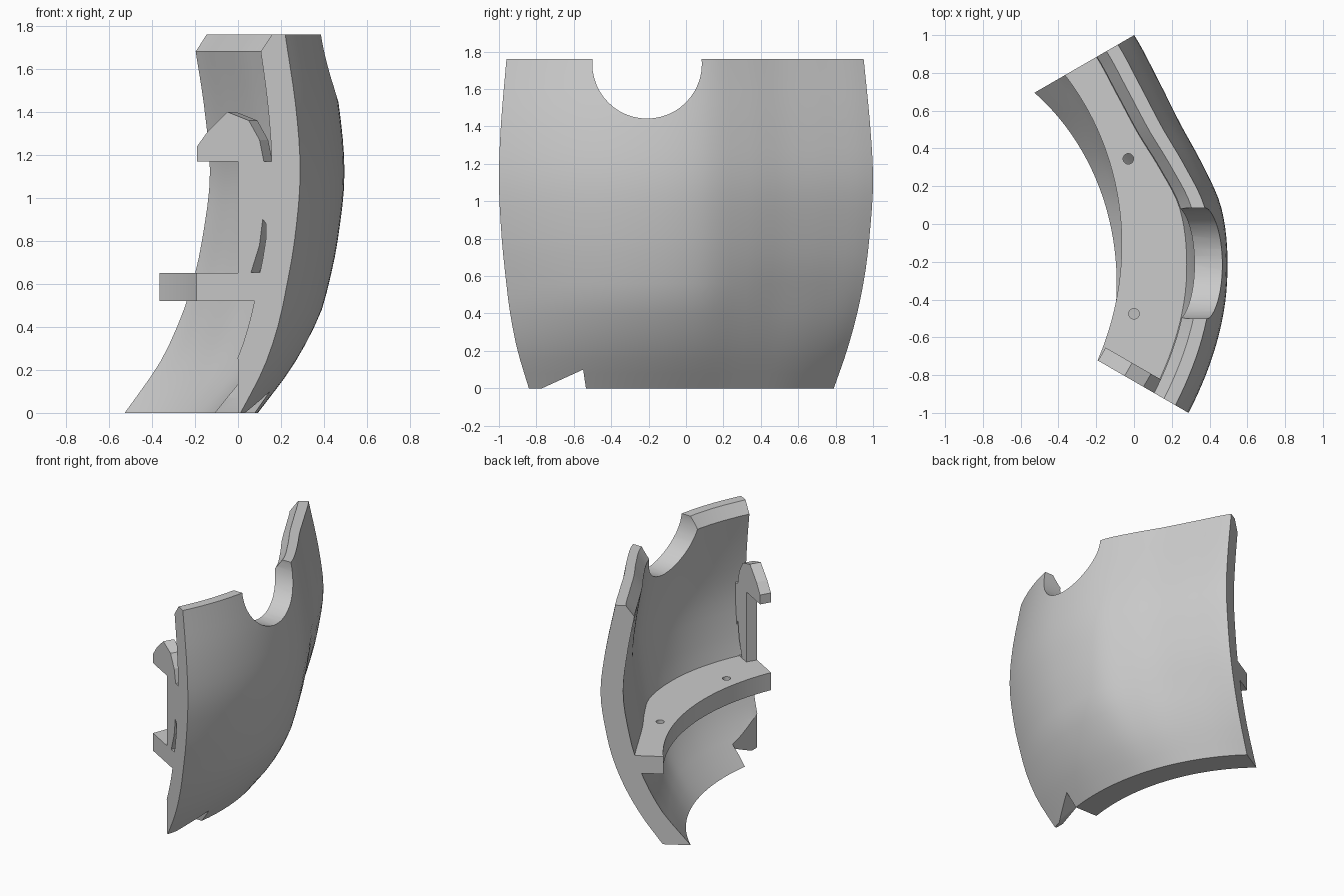
import bpy, bmesh, math
from mathutils import Vector

if "Cube" in bpy.data.objects:
    bpy.data.objects.remove(bpy.data.objects["Cube"], do_unlink=True)

AXIS_X, AXIS_Y, HALF = -1.587, 0.083, 30

grey = bpy.data.materials.new("plain grey")
grey.use_nodes = True
COLOUR = (0.6, 0.6, 0.6, 1)
grey.diffuse_color = COLOUR
grey.node_tree.nodes["Principled BSDF"].inputs["Base Color"].default_value = COLOUR


def curve(points, t):
    """Smooth interpolation through (position, value) points."""
    n = len(points)
    slope = [(points[min(i + 1, n - 1)][1] - points[max(i - 1, 0)][1]) /
             (points[min(i + 1, n - 1)][0] - points[max(i - 1, 0)][0]) for i in range(n)]
    for i in range(n - 1):
        (a, p), (b, q) = points[i], points[i + 1]
        if t <= b or i == n - 2:
            h = b - a
            s = (t - a) / h
            return ((1 + 2 * s) * (1 - s) ** 2 * p + s * (1 - s) ** 2 * h * slope[i]
                    + s * s * (3 - 2 * s) * q + s * s * (s - 1) * h * slope[i + 1])


def linear(points, t):
    for (a, p), (b, q) in zip(points, points[1:]):
        if t <= b:
            break
    return p + (q - p) * (t - a) / (b - a)


# Radius profiles of the two ends, and the blend from one end to the other
FRONT = [(0, 1.846), (.2, 1.966), (.4, 2.046), (.6, 2.096), (.8, 2.136),
         (1.1, 2.166), (1.4, 2.146), (1.76, 2.086)]
BACK = [(0, 1.414), (.2, 1.554), (.4, 1.664), (.6, 1.744), (.8, 1.794),
        (1.1, 1.834), (1.4, 1.804), (1.76, 1.734)]
BLEND = [(-30, 1), (-18, .93), (-10, .84), (0, .65), (7, .38), (14, .15), (22, .03), (30, 0)]
THICK = [(0, .19), (.25, .16), (1.4, .15), (1.68, .145), (1.76, .07)]


def outer_radius(angle, z):
    w = min(1, z / .5)
    f = w * curve(BLEND, angle) + (1 - w) * (HALF - angle) / (2 * HALF)
    return f * curve(FRONT, z) + (1 - f) * curve(BACK, z)


def inner_radius(angle, z):
    return outer_radius(angle, z) - linear(THICK, z)


def polar(angle, radius, z):
    a = math.radians(angle)
    return Vector((AXIS_X + radius * math.cos(a), AXIS_Y + radius * math.sin(a), z))


def finish(name, bm):
    bmesh.ops.recalc_face_normals(bm, faces=bm.faces)
    mesh = bpy.data.meshes.new(name)
    bm.to_mesh(mesh)
    bm.free()
    mesh.materials.append(grey)
    ob = bpy.data.objects.new(name, mesh)
    bpy.context.scene.collection.objects.link(ob)
    return ob


def sweep(name, section, steps):
    """Closed cross-section swept round the axis; section(angle) gives points."""
    bm = bmesh.new()
    rings = [[bm.verts.new(p) for p in section(-HALF + 2 * HALF * i / steps)]
             for i in range(steps + 1)]
    for r0, r1 in zip(rings, rings[1:]):
        for k in range(len(r0)):
            j = (k + 1) % len(r0)
            bm.faces.new((r0[k], r0[j], r1[j], r1[k]))
    bm.faces.new(rings[0])
    bm.faces.new(rings[-1])
    return finish(name, bm)


def prism(name, points, offset):
    """Polygon extruded along an offset vector."""
    bm = bmesh.new()
    face = bm.faces.new([bm.verts.new(p) for p in points])
    new = bmesh.ops.extrude_face_region(bm, geom=[face])["geom"]
    bmesh.ops.translate(bm, vec=offset, verts=[v for v in new if isinstance(v, bmesh.types.BMVert)])
    return finish(name, bm)


def cut(ob, cutter):
    cutter.hide_render = True
    mod = ob.modifiers.new("cut", "BOOLEAN")
    mod.operation, mod.solver, mod.object = "DIFFERENCE", "EXACT", cutter
    bpy.context.view_layer.objects.active = ob
    bpy.ops.object.modifier_apply(modifier=mod.name)
    bpy.data.objects.remove(cutter, do_unlink=True)


def smooth(ob):
    bpy.ops.object.select_all(action="DESELECT")
    ob.select_set(True)
    bpy.context.view_layer.objects.active = ob
    bpy.ops.object.shade_smooth_by_angle(angle=math.radians(25))


def circle(count, radius):
    return [(radius * math.cos(2 * math.pi * i / count), radius * math.sin(2 * math.pi * i / count))
            for i in range(count)]


# Curved shell panel with a thin bevelled top lip
levels = [1.68 * i / 21 for i in range(22)] + [1.76]
shell = sweep("curved_panel", lambda a: [polar(a, outer_radius(a, z), z) for z in levels]
              + [polar(a, inner_radius(a, z), z) for z in reversed(levels)], 40)

# Round cut-out in the top edge, nick in the bottom edge, trimmed lower corner
cut(shell, prism("top_cutter", [(-1, -.208 + u, 1.735 + v) for u, v in circle(48, .293)], (3, 0, 0)))
cut(shell, prism("top_clearance", [(-1, y, z) for y, z in
                                   ((-.5, 1.735), (.084, 1.735), (.084, 2), (-.5, 2))], (3, 0, 0)))
cut(shell, prism("nick_cutter", [(-1, y, z) for y, z in
                                 ((-.88, -.05), (-.77, 0), (-.55, .1), (-.535, 0), (-.53, -.05))],
                 (3, 0, 0)))
cut(shell, prism("corner_cutter", [(x, y, -.1) for x, y in
                                   ((-1, -1.2), (0, -1.2), (0, -.545), (-1, -.545))], (0, 0, .35)))
smooth(shell)


# Horizontal ledge on the inside, with two screw holes
def ledge_section(a):
    inner = 1.51 - .1 * a / HALF
    return [polar(a, inner, .52), polar(a, inner_radius(a, .52) + .03, .52),
            polar(a, inner_radius(a, .65) + .03, .65), polar(a, inner, .65)]


ledge = sweep("inner_ledge", ledge_section, 32)
for hx, hy in ((-.03, .345), (0, -.475)):
    cut(ledge, prism("hole_cutter", [(hx + u, hy + v, .3) for u, v in circle(20, .028)], (0, 0, .6)))
smooth(ledge)


# Flat end flange with a hooked tab and a slot, lying on the front end plane
def end_plane(points, shift=0):
    return [polar(-HALF, (x - AXIS_X) / math.cos(math.radians(HALF)), z)
            + Vector((.5, .866, 0)) * shift for x, z in points]


flange = prism("end_flange", end_plane([
    (0, .6), (.16, .6), (.17, .9), (.17, 1.17), (.12, 1.17), (.1, 1.27), (.05, 1.36), (-.05, 1.4),
    (-.14, 1.31), (-.19, 1.24), (-.19, 1.17), (0, 1.17)]), Vector((.5, .866, 0)) * .08)
cut(flange, prism("slot_cutter", end_plane([(.06, .652), (.135, .655), (.13, .88), (.115, .9), (.1, .78)], -.1),
                  Vector((.5, .866, 0)) * .4))
